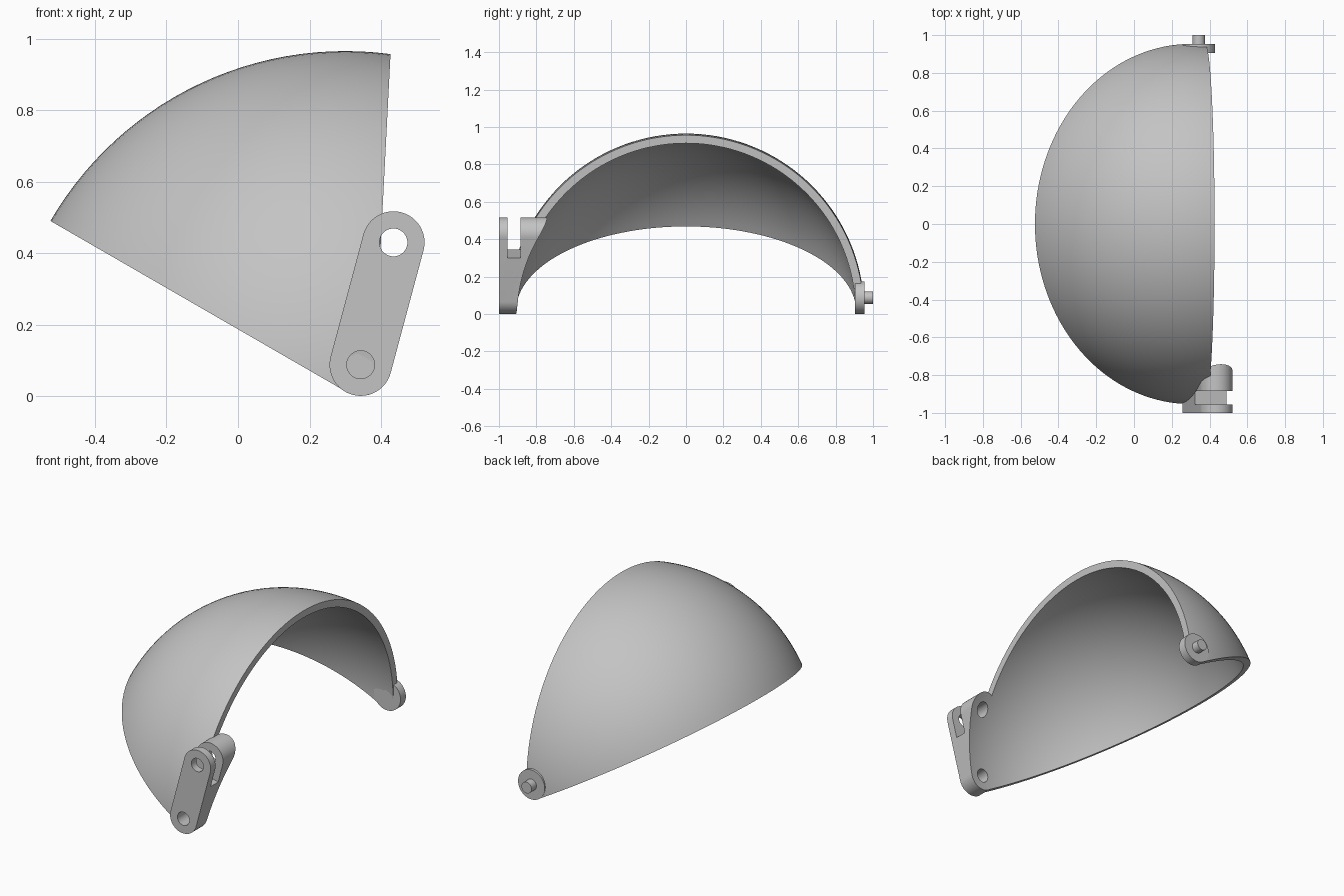
import bpy, bmesh
from math import radians, cos, sin, pi
from mathutils import Matrix, Vector

old = bpy.data.objects.get("Cube")
if old:
    bpy.data.objects.remove(old, do_unlink=True)

grey = bpy.data.materials.new("plain_grey")
grey.use_nodes = True
colour = (0.55, 0.55, 0.55, 1)
grey.diffuse_color = colour
grey.node_tree.nodes["Principled BSDF"].inputs["Base Color"].default_value = colour

CENTRE = Vector((0.30, 0, 0.012))
OUTER, INNER = 0.953, 0.91
PIVOT = Vector((0.343, 0.088))
AXIS = Vector((sin(radians(15)), cos(radians(15))))   # arm direction in x, z
SIDE = Vector((AXIS.y, -AXIS.x))
TIP = PIVOT + AXIS * 0.354
BOSS = 0.087


def finish(bm, name):
    bmesh.ops.recalc_face_normals(bm, faces=bm.faces)
    mesh = bpy.data.meshes.new(name)
    bm.to_mesh(mesh)
    bm.free()
    mesh.materials.append(grey)
    ob = bpy.data.objects.new(name, mesh)
    bpy.context.collection.objects.link(ob)
    return ob


def prism(name, profile, y0, y1):
    """Extrude an x, z outline along y."""
    bm = bmesh.new()
    face = bm.faces.new([bm.verts.new((p[0], y0, p[1])) for p in profile])
    ext = bmesh.ops.extrude_face_region(bm, geom=[face])["geom"]
    verts = [v for v in ext if isinstance(v, bmesh.types.BMVert)]
    bmesh.ops.translate(bm, verts=verts, vec=(0, y1 - y0, 0))
    return finish(bm, name)


def arc(c, r, start=0, sweep=2 * pi, n=48, closed=False):
    return [Vector((c.x + r * cos(start + sweep * i / n), c.y + r * sin(start + sweep * i / n)))
            for i in range(n + closed)]


def ball(name, r):
    bm = bmesh.new()
    turn = Matrix.Translation(CENTRE) @ Matrix.Rotation(pi / 2, 4, "X")
    bmesh.ops.create_uvsphere(bm, u_segments=144, v_segments=72, radius=r, matrix=turn)
    return finish(bm, name)


def combine(ob, cutter, operation="DIFFERENCE"):
    mod = ob.modifiers.new("cut", "BOOLEAN")
    mod.operation, mod.solver, mod.object = operation, "EXACT", cutter
    bpy.context.view_layer.objects.active = ob
    bpy.ops.object.modifier_apply(modifier=mod.name)


# Helper solids
hollow = ball("hollow_cutter", INNER)
low = Vector((CENTRE.x, 0.014))
far = low + Vector((-cos(radians(30)), sin(radians(30)))) * 1.3
wedge = prism("wedge_cutter", [low, far, (far.x, 1.2), (0.439, 1.2), (0.378, low.y)], -1.2, 1.2)
capsule = (arc(TIP, BOSS, radians(-15), pi, 32, True)
           + arc(PIVOT, BOSS, radians(165), pi, 32, True))
footprint = prism("arm_footprint_cutter", capsule, -1.1, -0.7)
floor = PIVOT + AXIS * 0.243
slot = prism("slot_cutter", [floor - SIDE * 0.12, floor + SIDE * 0.12,
                             floor + SIDE * 0.12 + AXIS * 0.4,
                             floor - SIDE * 0.12 + AXIS * 0.4], -0.955, -0.885)
holes = [prism("hole_cutter", arc(c, 0.039), -1.1, -0.6) for c in (PIVOT, TIP)]

# Dome wedge
dome = ball("dome_shell", OUTER)
combine(dome, wedge, "INTERSECT")
combine(dome, hollow)
combine(dome, footprint)

# Slotted hinge arm, its inner side following the dome
arm = prism("hinge_arm", capsule, -1.0, -0.7)
for cutter in [hollow, slot] + holes:
    combine(arm, cutter)

# Pivot ear and pin on the opposite side
ear = prism("pivot_ear", arc(PIVOT, BOSS), 0.904, 0.954)
pin = prism("pivot_pin", arc(PIVOT, 0.033), 0.903, 1.0)

for helper in [hollow, wedge, footprint, slot] + holes:
    bpy.data.objects.remove(helper, do_unlink=True)

# Smooth curved faces, keep edges sharp
bpy.ops.object.select_all(action="DESELECT")
for ob in (dome, arm, ear, pin):
    ob.select_set(True)
bpy.context.view_layer.objects.active = dome
bpy.ops.object.shade_smooth_by_angle(angle=radians(25))
